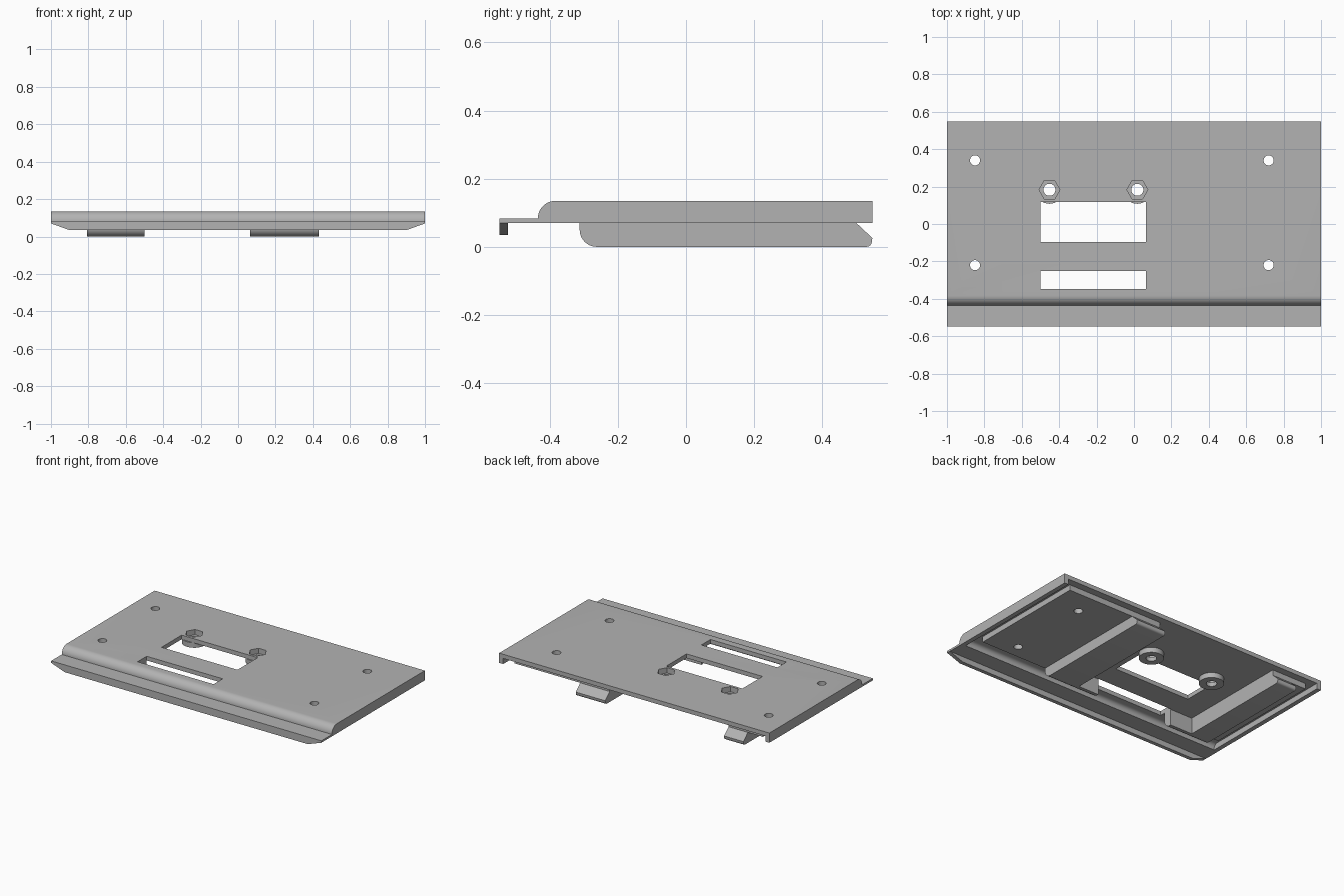
import bpy, bmesh, math

cube = bpy.data.objects.get("Cube")
if cube:
    bpy.data.objects.remove(cube, do_unlink=True)

grey = bpy.data.materials.new("plain grey")
grey.use_nodes = True
grey.diffuse_color = (0.45, 0.45, 0.45, 1)
grey.node_tree.nodes["Principled BSDF"].inputs["Base Color"].default_value = (0.45, 0.45, 0.45, 1)


def prism(name, points, axis, low, high):
    """Extrude a 2D outline along x (y, z), y (x, z) or z (x, y)."""
    place = {"x": lambda p, d: (d, p[0], p[1]),
             "y": lambda p, d: (p[0], d, p[1]),
             "z": lambda p, d: (p[0], p[1], d)}[axis]
    bm = bmesh.new()
    start = [bm.verts.new(place(p, low)) for p in points]
    end = [bm.verts.new(place(p, high)) for p in points]
    bm.faces.new(start)
    bm.faces.new(end)
    for i in range(len(points)):
        j = (i + 1) % len(points)
        bm.faces.new((start[i], start[j], end[j], end[i]))
    bmesh.ops.recalc_face_normals(bm, faces=bm.faces)
    mesh = bpy.data.meshes.new(name)
    bm.to_mesh(mesh)
    bm.free()
    mesh.materials.append(grey)
    obj = bpy.data.objects.new(name, mesh)
    bpy.context.collection.objects.link(obj)
    return obj


def arc(cx, cy, r, a0, a1, steps=10):
    angles = [math.radians(a0 + (a1 - a0) * i / steps) for i in range(steps + 1)]
    return [(cx + r * math.cos(a), cy + r * math.sin(a)) for a in angles]


def circle(x, y, r, sides=32):
    return arc(x, y, r, 0, 360, sides)[:-1]


def box(name, x0, x1, y0, y1, z0, z1):
    return prism(name, [(x0, y0), (x1, y0), (x1, y1), (x0, y1)], "z", z0, z1)


def cut(obj, cutters):
    bpy.context.view_layer.objects.active = obj
    for cutter in cutters:
        cutter.hide_render = True
        mod = obj.modifiers.new("cut", "BOOLEAN")
        mod.operation = "DIFFERENCE"
        mod.solver = "EXACT"
        mod.object = cutter
        bpy.ops.object.modifier_apply(modifier=mod.name)


BACK, RIM, CEILING, TOP = 0.547, 0.07, 0.107, 0.135
FRONT = -0.547

# Cover plate with flange and rounded front edge
cover = prism("cover_plate",
              [(FRONT, RIM), (BACK, RIM), (BACK, TOP)]
              + arc(-0.383, 0.083, 0.052, 90, 180) + [(FRONT, 0.083)],
              "x", -1, 1)

# Cavity under the cover, open at the back
cavity = prism("cavity_cutter",
               [(-0.41, 0.05), (0.6, 0.05), (0.6, CEILING)]
               + arc(-0.383, 0.08, 0.027, 90, 180), "x", -0.97, 0.97)

# Window and screw hole cutters
windows = [box("window_cutter", -0.5, 0.063, y0, y1, 0.05, 0.2)
           for y0, y1 in ((-0.095, 0.118), (-0.348, -0.252))]
screws = [prism("screw_cutter", circle(x, y, 0.027), "z", 0.04, 0.2)
          for x in (-0.85, 0.72) for y in (-0.22, 0.34)]
nut_spots = [(-0.452, 0.183), (0.018, 0.183)]
bolts = [prism("bolt_cutter", circle(x, y, 0.032), "z", 0.04, 0.2) for x, y in nut_spots]
pockets = [prism("nut_cutter", circle(x, y, 0.056, 6), "z", 0.1, 0.2) for x, y in nut_spots]

cut(cover, [cavity] + windows + screws + bolts + pockets)
parts = [cover]

# Bosses under the nut pockets
for (x, y), bolt, pocket in zip(nut_spots, bolts, pockets):
    boss = prism("nut_boss", circle(x, y, 0.075), "z", 0.073, CEILING)
    cut(boss, [bolt, pocket])
    parts.append(boss)

# Raised underside panels
for side, x0, x1 in (("left", 0.215, 0.92), ("right", -0.92, -0.665)):
    panel = box(side + "_panel", x0, x1, -0.312, 0.5, RIM, CEILING + 0.001)
    cut(panel, screws)
    parts.append(panel)

# Rails with rounded front and hooked back, plus short front walls
rounded_front = arc(-0.262, 0.05, 0.05, 180, 270)
rail_outline = (rounded_front + arc(0.53, 0.016, 0.016, -90, 0, 4)
                + [(BACK, 0.026), (0.5, RIM), (0.5, RIM + 0.01), (-0.312, RIM + 0.01)])
wall_outline = rounded_front + [(-0.255, 0), (-0.255, CEILING + 0.001), (-0.312, CEILING + 0.001)]
for side, rail_x, wall_x in (("left", (0.215, 0.433), (0.064, 0.215)),
                             ("right", (-0.808, -0.665), (-0.665, -0.5))):
    parts.append(prism(side + "_rail", rail_outline, "x", *rail_x))
    parts.append(prism(side + "_rail_front_wall", wall_outline, "x", *wall_x))

# Tapered lip hanging from the front flange
parts.append(prism("front_lip", [(-1, RIM), (-0.9, 0.034), (0.9, 0.034), (1, RIM)],
                   "y", FRONT, FRONT + 0.025))

# Remove cutters and shade
for helper in [cavity] + windows + screws + bolts + pockets:
    bpy.data.objects.remove(helper, do_unlink=True)
bpy.ops.object.select_all(action="DESELECT")
for part in parts:
    part.select_set(True)
bpy.context.view_layer.objects.active = cover
bpy.ops.object.shade_smooth_by_angle(angle=math.radians(30))
